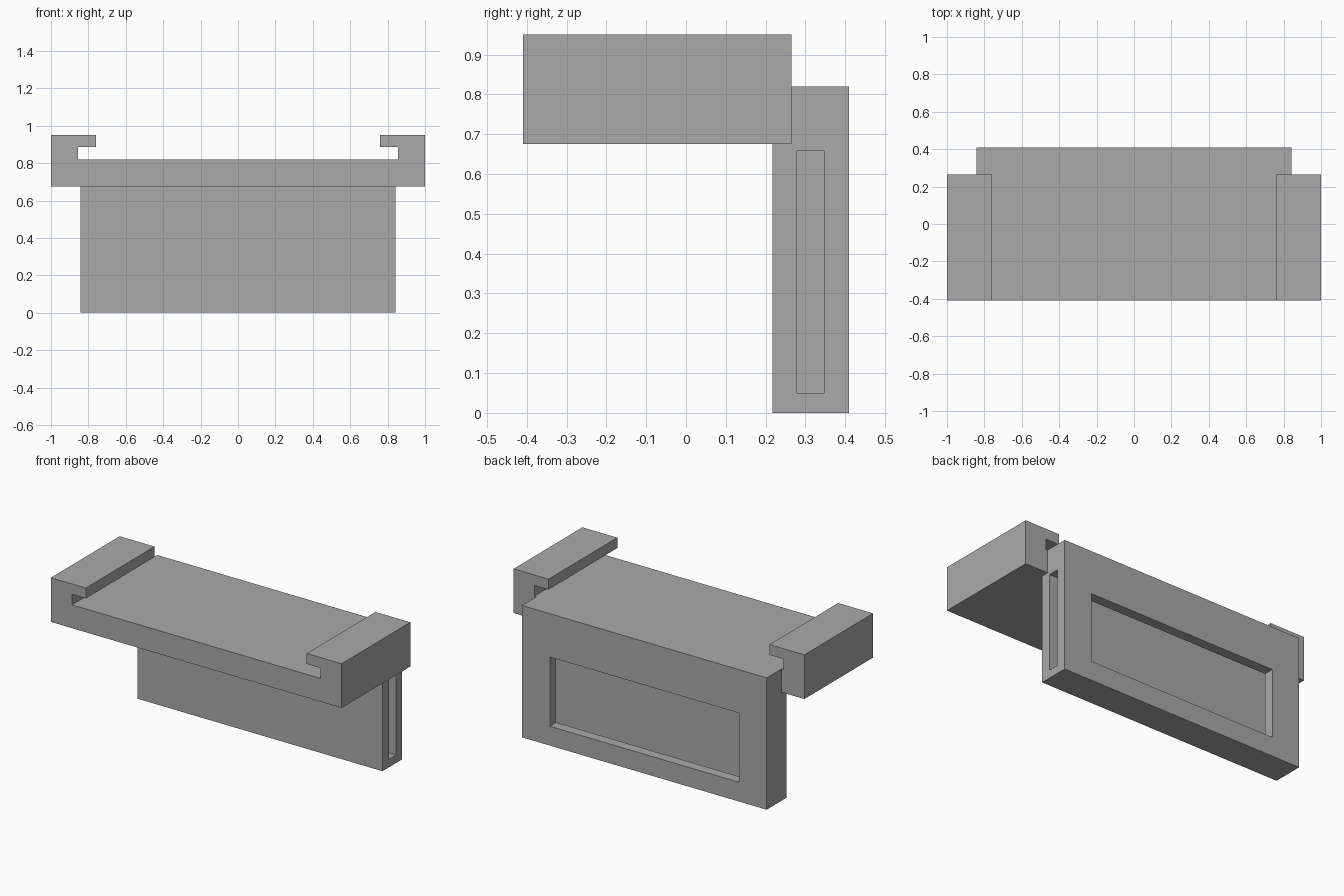
import bpy, bmesh

if "Cube" in bpy.data.objects:
    bpy.data.objects.remove(bpy.data.objects["Cube"])

grey = bpy.data.materials.new("mid grey")
grey.diffuse_color = (0.4, 0.4, 0.4, 1)
grey.use_nodes = True
grey.node_tree.nodes["Principled BSDF"].inputs["Base Color"].default_value = grey.diffuse_color


def extrude_profile(name, points, y0, y1):
    """Extrude an x-z outline from y0 to y1."""
    bm = bmesh.new()
    face = bm.faces.new([bm.verts.new((x, y0, z)) for x, z in points])
    moved = bmesh.ops.extrude_face_region(bm, geom=[face])["geom"]
    verts = [v for v in moved if isinstance(v, bmesh.types.BMVert)]
    bmesh.ops.translate(bm, verts=verts, vec=(0, y1 - y0, 0))
    bmesh.ops.recalc_face_normals(bm, faces=bm.faces)
    mesh = bpy.data.meshes.new(name)
    bm.to_mesh(mesh)
    bm.free()
    mesh.materials.append(grey)
    obj = bpy.data.objects.new(name, mesh)
    bpy.context.collection.objects.link(obj)
    return obj


def box(name, x0, x1, y0, y1, z0, z1):
    return extrude_profile(name, [(x0, z0), (x1, z0), (x1, z1), (x0, z1)], y0, y1)


def combine(target, other, operation):
    """Apply a boolean and remove the helper object."""
    mod = target.modifiers.new(operation.lower(), "BOOLEAN")
    mod.operation = operation
    mod.solver = "EXACT"
    mod.object = other
    bpy.context.view_layer.objects.active = target
    bpy.ops.object.modifier_apply(modifier=mod.name)
    bpy.data.objects.remove(other)


# Tray with a hooked rail along each side
half = [(1.0, 0.675), (1.0, 0.95), (0.76, 0.95),
        (0.76, 0.885), (0.855, 0.885), (0.855, 0.82)]
outline = half + [(-x, z) for x, z in reversed(half)]
bracket = extrude_profile("mounting_bracket", outline, -0.41, 0.265)

# Upright panel at the back, flush with the tray floor
panel = box("back_panel", -0.842, 0.842, 0.217, 0.41, 0.0, 0.82)
combine(bracket, panel, "UNION")

# Side-loading card slot, and the window that opens into it from the back
combine(bracket, box("card_slot", -0.79, 0.95, 0.279, 0.348, 0.05, 0.658), "DIFFERENCE")
combine(bracket, box("window", -0.65, 0.65, 0.32, 0.5, 0.12, 0.55), "DIFFERENCE")
